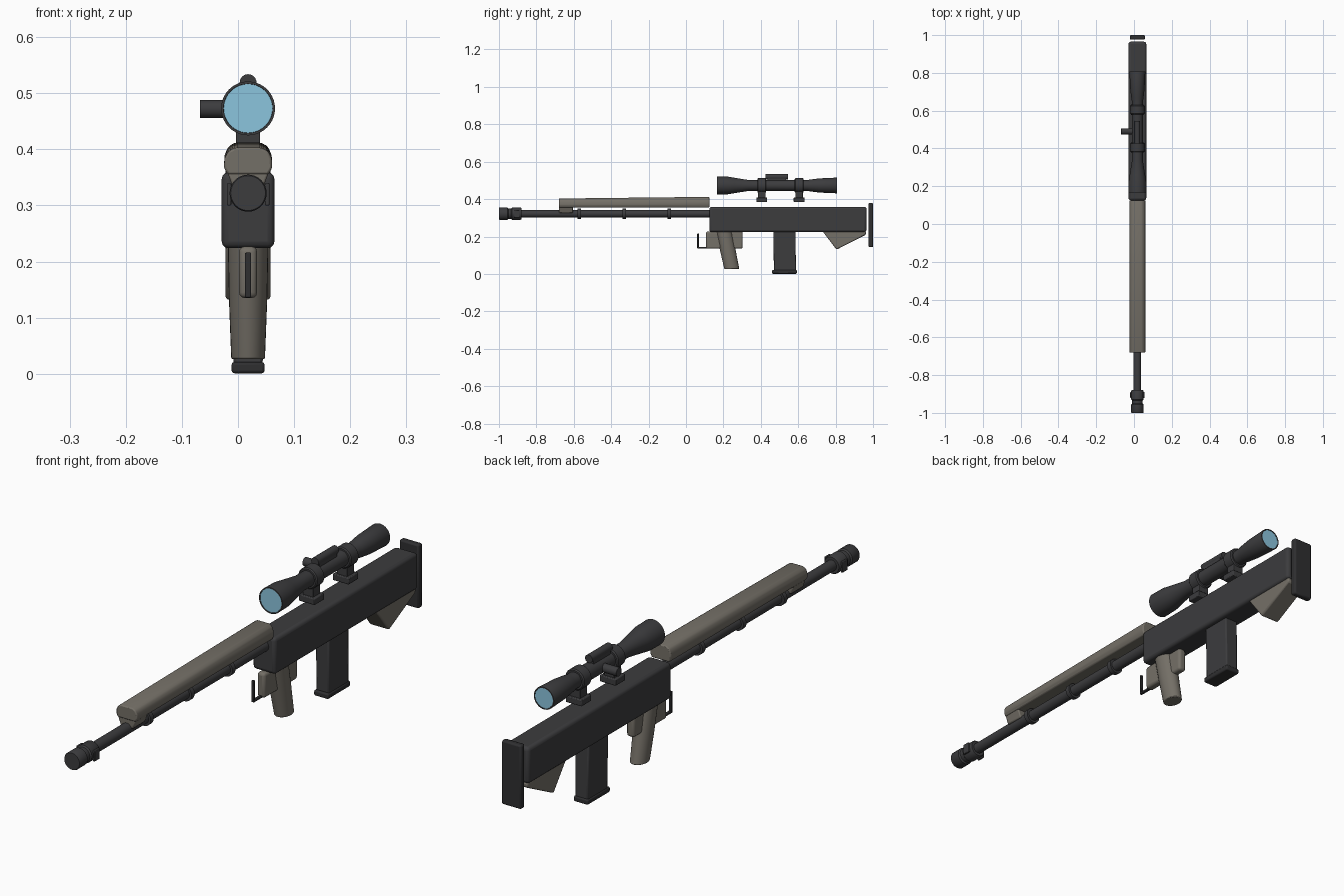
import bpy, bmesh, math
from mathutils import Vector

if "Cube" in bpy.data.objects:
    bpy.data.objects.remove(bpy.data.objects["Cube"])

CX = 0.018  # centre line of the gun


def material(name, rgb):
    m = bpy.data.materials.new(name)
    m.diffuse_color = (*rgb, 1)
    m.use_nodes = True
    m.node_tree.nodes["Principled BSDF"].inputs["Base Color"].default_value = m.diffuse_color
    return m


DARK = material("dark_metal", (0.045, 0.045, 0.048))
BLACK = material("black_rubber", (0.028, 0.028, 0.03))
TAN = material("tan_polymer", (0.175, 0.16, 0.135))
GLASS = material("lens_glass", (0.26, 0.56, 0.73))


def finish(name, bm, mat, bevel=0, segs=2):
    bmesh.ops.recalc_face_normals(bm, faces=bm.faces)
    me = bpy.data.meshes.new(name)
    bm.to_mesh(me)
    bm.free()
    ob = bpy.data.objects.new(name, me)
    bpy.context.collection.objects.link(ob)
    me.materials.append(mat)
    if bevel:
        mod = ob.modifiers.new("bevel", 'BEVEL')
        mod.width, mod.segments, mod.limit_method = bevel, segs, 'ANGLE'
    bpy.ops.object.select_all(action='DESELECT')
    ob.select_set(True)
    bpy.context.view_layer.objects.active = ob
    bpy.ops.object.shade_smooth_by_angle(angle=math.radians(35))
    return ob


def loft(name, rings, mat, bevel=0, segs=2):
    """Skin a list of equal-length point rings and cap both ends."""
    bm = bmesh.new()
    vs = [[bm.verts.new(p) for p in r] for r in rings]
    n = len(vs[0])
    for a, b in zip(vs, vs[1:]):
        for i in range(n):
            j = (i + 1) % n
            bm.faces.new((a[i], a[j], b[j], b[i]))
    bm.faces.new(vs[0])
    bm.faces.new(vs[-1])
    return finish(name, bm, mat, bevel, segs)


def lathe(name, prof, z, mat, x=CX, n=32):
    """Turned part along y from (y, radius) pairs."""
    ang = [2 * math.pi * i / n for i in range(n)]
    return loft(name, [[(x + r * math.cos(a), y, z + r * math.sin(a)) for a in ang]
                       for y, r in prof], mat)


def box(name, w, y0, y1, z0, z1, mat, bevel=0, segs=2, x=CX):
    return loft(name, [[(x - w / 2, y0, z), (x + w / 2, y0, z), (x + w / 2, y1, z),
                        (x - w / 2, y1, z)] for z in (z0, z1)], mat, bevel, segs)


def side_profile(name, pts, w, mat, bevel=0, segs=2):
    """Extrude a (y, z) outline across the width."""
    return loft(name, [[(CX + s * w / 2, y, z) for y, z in pts] for s in (-1, 1)],
                mat, bevel, segs)


# Barrel, clamps and muzzle brake
BZ = 0.322
lathe("barrel", [(-0.9, 0.02), (0.2, 0.021)], BZ, DARK)
for i, y in enumerate((-0.57, -0.33, -0.09)):
    lathe(f"barrel_ring_{i + 1}", [(y - 0.009, 0.029), (y + 0.009, 0.029)], BZ, DARK)
lathe("muzzle_brake", [(-1, 0.031), (-0.997, 0.033), (-0.955, 0.033), (-0.95, 0.028),
                       (-0.935, 0.028), (-0.93, 0.033), (-0.885, 0.033), (-0.88, 0.03)],
      BZ, DARK)
for side, s in (("left", -1), ("right", 1)):
    box(f"muzzle_port_{side}", 0.008, -0.92, -0.89, 0.30, 0.34, DARK, 0.002,
        x=CX + s * 0.034)

# Handguard with rounded top, slightly rising to the rear
section = [(-0.036, 0), (-0.043, 0.25), (-0.042, 0.6), (-0.036, 0.86), (-0.024, 1)]
section += [(-x, z) for x, z in reversed(section)]
loft("handguard", [[(CX + x, y, 0.355 + h * z) for x, z in section]
                   for y, h in ((-0.68, 0.048), (-0.25, 0.053), (0.125, 0.057))],
     TAN, 0.004)
loft("handguard_front_lug", [[(CX + s * w / 2, y, z) for s, y in
                              ((-1, -0.679), (1, -0.679), (1, -0.605), (-1, -0.605))]
                             for w, z in ((0.05, 0.326), (0.074, 0.36))], TAN, 0.004)

# Receiver and butt
box("receiver", 0.094, 0.125, 0.965, 0.224, 0.359, DARK, 0.012, 3)
box("butt_plate", 0.08, 0.976, 1.0, 0.143, 0.38, BLACK, 0.006)
side_profile("stock_lower", [(0.73, 0.228), (0.805, 0.13), (0.962, 0.21), (0.962, 0.228)],
             0.08, TAN, 0.006)

# Magazine
loft("magazine", [[(CX + sx * w / 2, y, z) for sx, y in
                   ((-1, a), (1, a), (1, b), (-1, b))]
                  for w, a, b, z in ((0.052, 0.47, 0.588, 0.012), (0.056, 0.467, 0.585, 0.23))],
     DARK, 0.005)
box("magazine_base", 0.059, 0.46, 0.593, 0.001, 0.021, BLACK, 0.005)

# Slanted oval pistol grip
angles = [2 * math.pi * i / 28 for i in range(28)]
loft("pistol_grip", [[(CX + w * math.cos(a), y + d * math.sin(a), z) for a in angles]
                     for w, d, y, z in ((0.030, 0.040, 0.245, 0.026), (0.034, 0.042, 0.223, 0.13),
                                        (0.036, 0.043, 0.203, 0.23))], TAN, 0.003)

# Trigger housing and guard
box("trigger_housing", 0.032, 0.107, 0.303, 0.135, 0.227, TAN, 0.01, 3)
box("trigger_guard_front", 0.011, 0.06, 0.069, 0.136, 0.216, BLACK, 0.002)
box("trigger_guard_bottom", 0.011, 0.06, 0.112, 0.136, 0.144, BLACK, 0.002)

# Scope
SZ = 0.473
lathe("scope_body", [(0.170, 0.043), (0.166, 0.044), (0.166, 0.048), (0.225, 0.047),
                     (0.26, 0.041), (0.335, 0.029), (0.65, 0.029), (0.665, 0.032),
                     (0.715, 0.038), (0.805, 0.042), (0.808, 0.041), (0.808, 0.037),
                     (0.804, 0.036)], SZ, DARK, n=40)
lathe("front_lens", [(0.167, 0.0435), (0.172, 0.0435)], SZ, GLASS, n=40)
lathe("rear_lens", [(0.80, 0.037), (0.807, 0.037)], SZ, GLASS, n=40)
for label, y in (("front", 0.405), ("rear", 0.605)):
    lathe(f"scope_ring_{label}", [(y - 0.024, 0.035), (y - 0.02, 0.039), (y + 0.02, 0.039),
                                  (y + 0.024, 0.035)], SZ, DARK)
    box(f"scope_mount_{label}", 0.043, y - 0.02, y + 0.02, 0.39, 0.46, DARK, 0.002)
    box(f"scope_mount_foot_{label}", 0.066, y - 0.029, y + 0.029, 0.384, 0.408, DARK, 0.003)
lathe("top_turret", [(0.425, 0.015), (0.545, 0.015)], 0.519, DARK, n=24)
side_profile("turret_saddle", [(0.435, 0.49), (0.535, 0.49), (0.535, 0.515), (0.435, 0.515)],
             0.026, DARK)
loft("side_knob", [[(x, 0.49 + 0.016 * math.cos(a), 0.472 + 0.016 * math.sin(a))
                    for a in angles] for x in (-0.068, 0.0)], DARK, 0.001)
